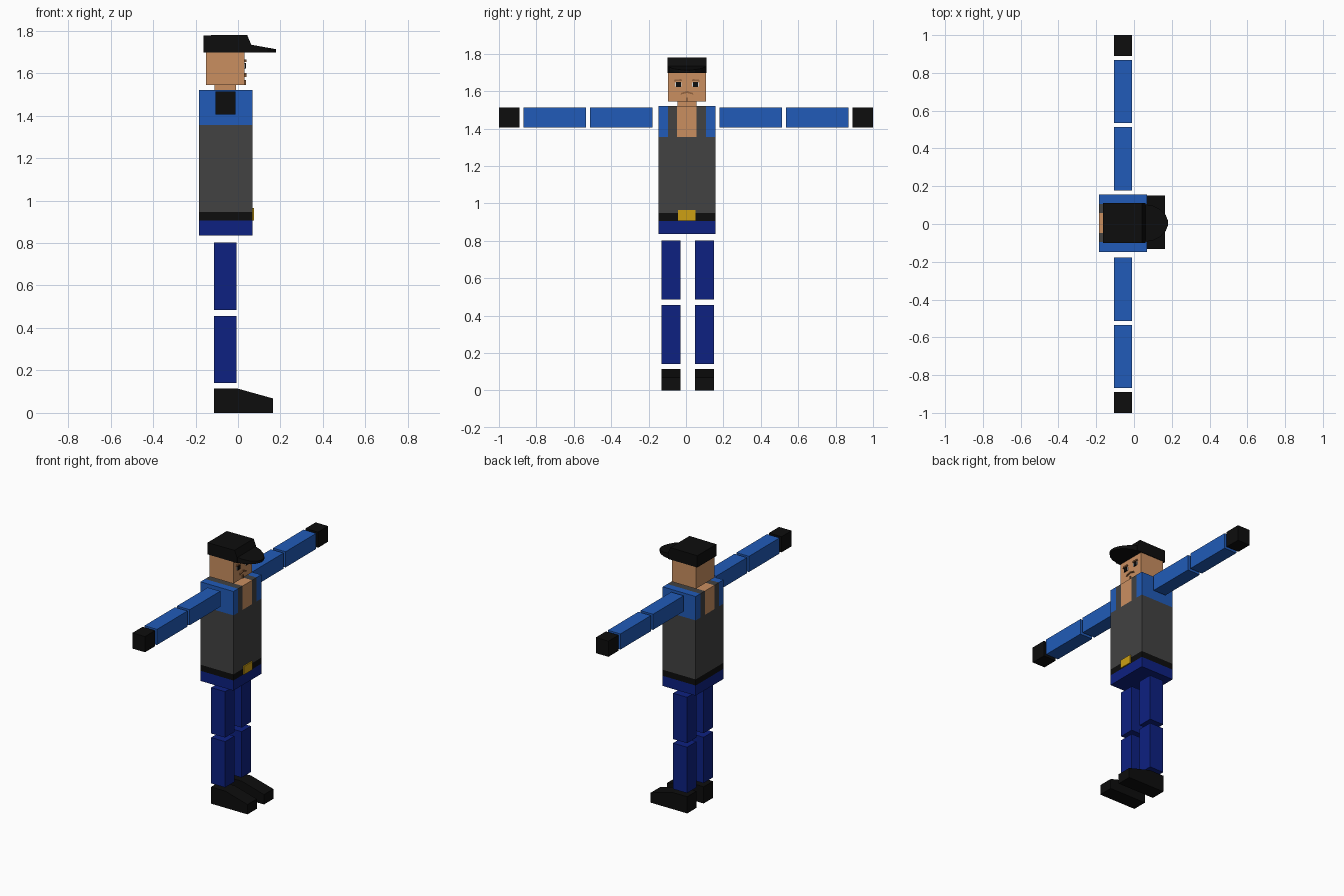
import bpy, bmesh
from mathutils import Vector

if "Cube" in bpy.data.objects:
    bpy.data.objects.remove(bpy.data.objects["Cube"])


def material(name, rgb):
    m = bpy.data.materials.new(name)
    m.diffuse_color = (*rgb, 1)
    m.use_nodes = True
    m.node_tree.nodes["Principled BSDF"].inputs["Base Color"].default_value = m.diffuse_color
    return m


SKIN = material("skin", (0.59, 0.275, 0.118))
BLACK = material("black", (0.004, 0.004, 0.004))
BLUE = material("shirt blue", (0.015, 0.105, 0.479))
NAVY = material("trouser navy", (0.004, 0.015, 0.22))
GREY = material("vest grey", (0.054, 0.054, 0.054))
GOLD = material("buckle gold", (0.61, 0.35, 0.007))
BROWN = material("hair brown", (0.30, 0.13, 0.05))
WHITE = material("eye white", (0.7, 0.7, 0.7))

MID = 0.005  # centre line of the body


def finish(name, bm, mats):
    bmesh.ops.recalc_face_normals(bm, faces=bm.faces)
    mesh = bpy.data.meshes.new(name)
    bm.to_mesh(mesh)
    bm.free()
    for m in mats:
        mesh.materials.append(m)
    ob = bpy.data.objects.new(name, mesh)
    bpy.context.collection.objects.link(ob)
    return ob


def box_bm(x, y, z):
    bm = bmesh.new()
    bmesh.ops.create_cube(bm, size=1)
    for v in bm.verts:
        v.co = Vector([(r[0] + r[1]) / 2 + c * (r[1] - r[0])
                       for r, c in zip((x, y, z), v.co)])
    return bm


def box(name, x, y, z, mat):
    return finish(name, box_bm(x, y, z), [mat])


def extrude(name, points, offset, mat):
    """Closed outline of 3D points pushed along an offset."""
    bm = bmesh.new()
    face = bm.faces.new([bm.verts.new(p) for p in points])
    out = bmesh.ops.extrude_face_region(bm, geom=[face], use_keep_orig=True)
    verts = [g for g in out["geom"] if isinstance(g, bmesh.types.BMVert)]
    bmesh.ops.translate(bm, vec=offset, verts=verts)
    return finish(name, bm, [mat])


# Torso: one block, cut into trousers, belt, vest and open collar
bm = box_bm((-0.184, 0.068), (-0.147, 0.157), (0.835, 1.52))
cuts = [((0, 0, z), (0, 0, 1)) for z in (0.905, 0.947, 1.355)]
cuts += [((0, y, 0), (0, 1, 0)) for y in (-0.096, -0.047, 0.057, 0.106)]
for co, no in cuts:
    bmesh.ops.bisect_plane(bm, geom=bm.verts[:] + bm.edges[:] + bm.faces[:],
                           plane_co=co, plane_no=no)
for f in bm.faces:
    c = f.calc_center_median()
    side = abs(c.y - MID)
    if c.z < 0.905:
        f.material_index = 0
    elif c.z < 0.947:
        f.material_index = 1
    elif c.z < 1.355:
        f.material_index = 2
    else:
        f.material_index = 4 if side < 0.05 else 2 if side < 0.1 else 3
finish("torso", bm, [NAVY, BLACK, GREY, BLUE, SKIN])
box("belt_buckle", (0.067, 0.076), (-0.043, 0.05), (0.907, 0.964), GOLD)

# Neck and head
box("neck", (-0.11, -0.01), (-0.045, 0.055), (1.515, 1.55), SKIN)
box("head", (-0.15, 0.031), (-0.096, 0.106), (1.545, 1.70), SKIN)

# Face details
for s, side in ((-1, "right"), (1, "left")):
    c = MID + s * 0.046
    box(side + "_eye_white", (0.03, 0.034), (c - 0.018, c + 0.018), (1.624, 1.646), WHITE)
    box(side + "_pupil", (0.03, 0.038), (c - 0.013, c + 0.013), (1.622, 1.648), BLACK)
    extrude(side + "_eyebrow",
            [(0.031, MID + s * y, z) for y, z in
             ((0.026, 1.655), (0.07, 1.652), (0.065, 1.662), (0.03, 1.664))],
            (0.008, 0, 0), BROWN)
    extrude(side + "_moustache",
            [(0.031, MID + s * y, z) for y, z in
             ((0.0, 1.59), (0.035, 1.581), (0.03, 1.591), (0.0, 1.6))],
            (0.008, 0, 0), BROWN)
box("chin_beard", (0.03, 0.038), (MID - 0.005, MID + 0.005), (1.545, 1.567), BROWN)

# Cap: crown profile across the head, curved peak with a sloping top
extrude("cap_crown",
        [(x, -0.1, z) for x, z in ((-0.163, 1.697), (0.062, 1.697), (0.062, 1.734),
                                   (0.043, 1.78), (-0.163, 1.778))],
        (0, 0.21, 0), BLACK)
half = [(0.055, 0.1), (0.10, 0.092), (0.14, 0.072), (0.168, 0.042), (0.18, 0.012)]
outline = half + [(x, -y) for x, y in reversed(half)]
peak = extrude("cap_peak", [(x, MID + y, 1.697) for x, y in outline], (0, 0, 0.037), BLACK)
for v in peak.data.vertices:
    if v.co.z > 1.71:
        v.co.z = 1.735 - (v.co.x - 0.055) * 0.18

# Arms stretched to both sides
for s, side in ((-1, "right"), (1, "left")):
    for part, a, b, mat in (("upper_arm", 0.178, 0.513, BLUE),
                            ("forearm", 0.535, 0.869, BLUE),
                            ("hand", 0.89, 1.0, BLACK)):
        box(f"{side}_{part}", (-0.107, -0.011), sorted((s * a, s * b)),
            (1.405, 1.513), mat)

# Legs and wedge shoes
for side, y in (("right", (-0.132, -0.03)), ("left", (0.048, 0.15))):
    box(side + "_thigh", (-0.113, -0.006), y, (0.485, 0.802), NAVY)
    box(side + "_shin", (-0.113, -0.006), y, (0.14, 0.457), NAVY)
    extrude(side + "_shoe",
            [(x, y[0], z) for x, z in ((-0.114, 0), (0.165, 0), (0.165, 0.068),
                                       (-0.004, 0.115), (-0.114, 0.115))],
            (0, y[1] - y[0], 0), BLACK)
